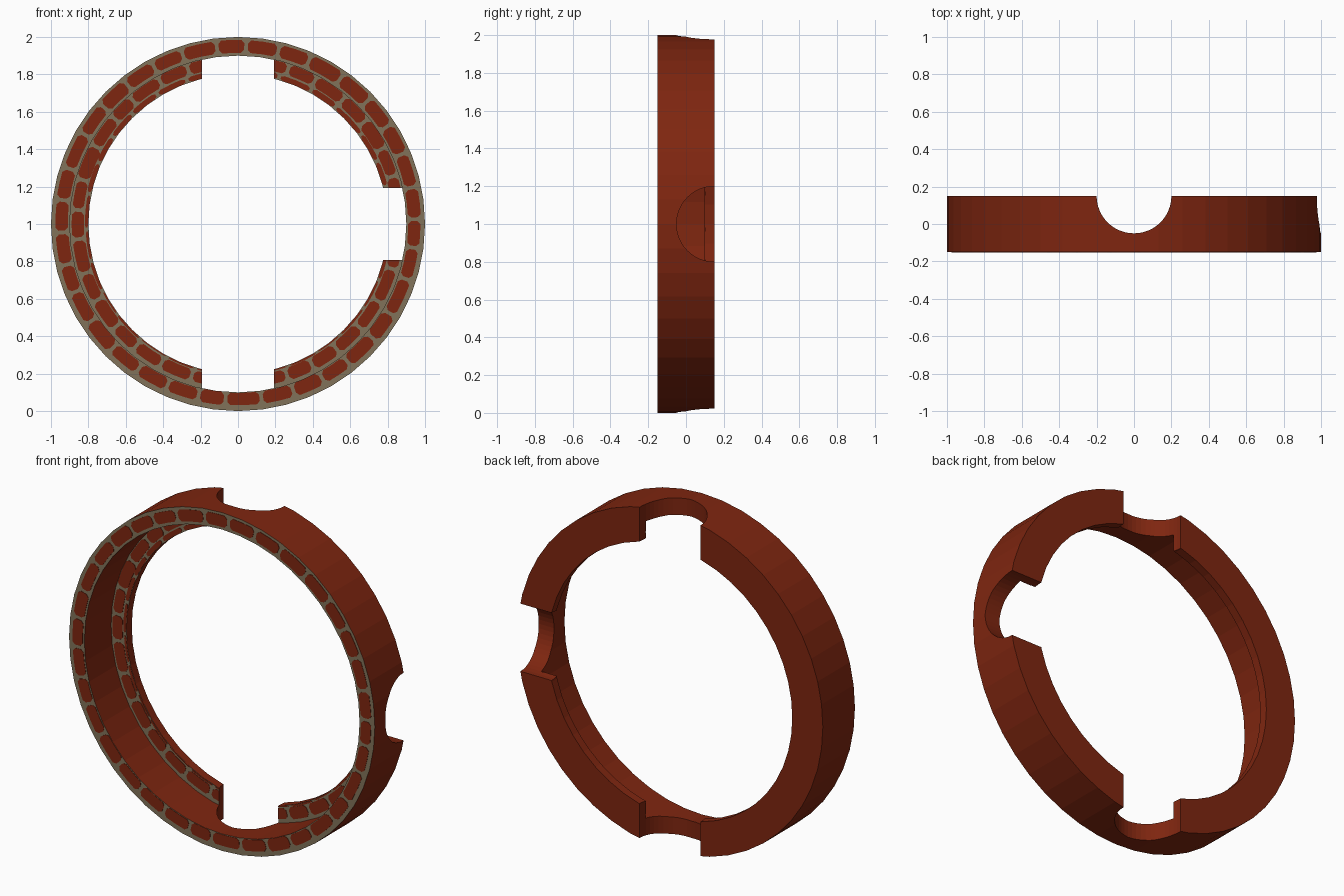
import bpy, bmesh, math, random
from mathutils import Matrix, Vector

if "Cube" in bpy.data.objects:
    bpy.data.objects.remove(bpy.data.objects["Cube"])

random.seed(4)
SEG = 48
CZ = 1.0  # ring centre height


def material(name, col):
    m = bpy.data.materials.new(name)
    m.diffuse_color = (*col, 1)
    m.use_nodes = True
    m.node_tree.nodes["Principled BSDF"].inputs["Base Color"].default_value = m.diffuse_color
    return m


BRICK = material("brick red", (0.21, 0.019, 0.005))
MORTAR = material("mortar grey", (0.22, 0.17, 0.10))


def make(name, bm, mats):
    bmesh.ops.recalc_face_normals(bm, faces=bm.faces)
    me = bpy.data.meshes.new(name)
    bm.to_mesh(me)
    bm.free()
    ob = bpy.data.objects.new(name, me)
    bpy.context.collection.objects.link(ob)
    for m in mats:
        me.materials.append(m)
    return ob


def polar(r, a, y):
    return Vector((r * math.cos(a), y, CZ + r * math.sin(a)))


# ring with an inner lip at the back, from an L-shaped section (radius, y)
section = [(1, -0.15), (1, 0.15), (0.8, 0.15), (0.8, 0.1), (0.9, 0.1), (0.9, -0.15)]
bm = bmesh.new()
loops = [[bm.verts.new(polar(r, 2 * math.pi * i / SEG, y)) for r, y in section]
         for i in range(SEG)]
for i in range(SEG):
    a, b = loops[i], loops[(i + 1) % SEG]
    for j in range(6):
        k = (j + 1) % 6
        f = bm.faces.new((a[j], a[k], b[k], b[j]))
        f.material_index = 1 if j in (3, 5) else 0  # mortar on front-facing faces
ring = make("ring", bm, [BRICK, MORTAR])


# rows of rounded brick plates on the front faces
def brick_row(bm, count, centre, half, lo, hi, y, phase):
    step = 2 * math.pi / count
    ends = [(i + phase + random.uniform(-0.1, 0.1)) * step for i in range(count)]
    ends.append(ends[0] + 2 * math.pi)
    for a0, a1 in zip(ends, ends[1:]):
        mid, c = (a0 + a1) / 2, centre((a0 + a1) / 2)
        h = half * random.uniform(0.92, 1.1)
        r0, r1 = max(lo, c - h), min(hi, c + h)
        if r1 - r0 < 0.006:
            continue
        da = (a1 - a0) / 2 - 0.010 / c
        hr, rm, cut = (r1 - r0) / 2, (r0 + r1) / 2, 0.016 / c
        shape = [(-1, -0.5), (-1, 0.5), (-1 + cut / da, 1), (0, 1), (1 - cut / da, 1),
                 (1, 0.5), (1, -0.5), (1 - cut / da, -1), (0, -1), (-1 + cut / da, -1)]
        front, back = [[bm.verts.new(polar(rm + v * hr, mid + u * da, yy)) for u, v in shape]
                       for yy in (y - 0.002, y + 0.002)]
        bm.faces.new(front)
        bm.faces.new(back[::-1])
        n = len(shape)
        for k in range(n):
            m = (k + 1) % n
            bm.faces.new((front[k], back[k], back[m], front[m]))


bm = bmesh.new()
brick_row(bm, 34, lambda a: 0.943 + 0.007 * math.sin(a), 0.034, 0.9, 0.997, -0.15, 0.2)
outer_bricks = make("outer_bricks", bm, [BRICK])
bm = bmesh.new()
brick_row(bm, 32, lambda a: 0.857 + 0.012 * math.sin(a), 0.032, 0.802, 0.898, 0.1, 0.5)
brick_row(bm, 30, lambda a: 0.789 + 0.012 * math.sin(a), 0.03, 0.801, 0.9, 0.1, 0.1)
lip_bricks = make("lip_bricks", bm, [BRICK])

# round notches at top, right and bottom, open to the back
bm = bmesh.new()
for ang in (0, 90, 180):
    spin = Matrix.Rotation(math.radians(ang), 4, 'Y')
    bmesh.ops.create_cone(bm, cap_ends=True, segments=48, radius1=0.2, radius2=0.2, depth=0.6,
                          matrix=Matrix.Translation((0, 0.15, CZ)) @ spin @
                          Matrix.Translation((0, 0, 0.95)))
cutter = make("notch_cutter", bm, [BRICK])
cutter.hide_render = True

for ob in (ring, lip_bricks):
    mod = ob.modifiers.new("notches", 'BOOLEAN')
    mod.operation = 'DIFFERENCE'
    mod.solver = 'EXACT'
    mod.object = cutter
    bpy.context.view_layer.objects.active = ob
    bpy.ops.object.modifier_apply(modifier=mod.name)
bpy.data.objects.remove(cutter)
